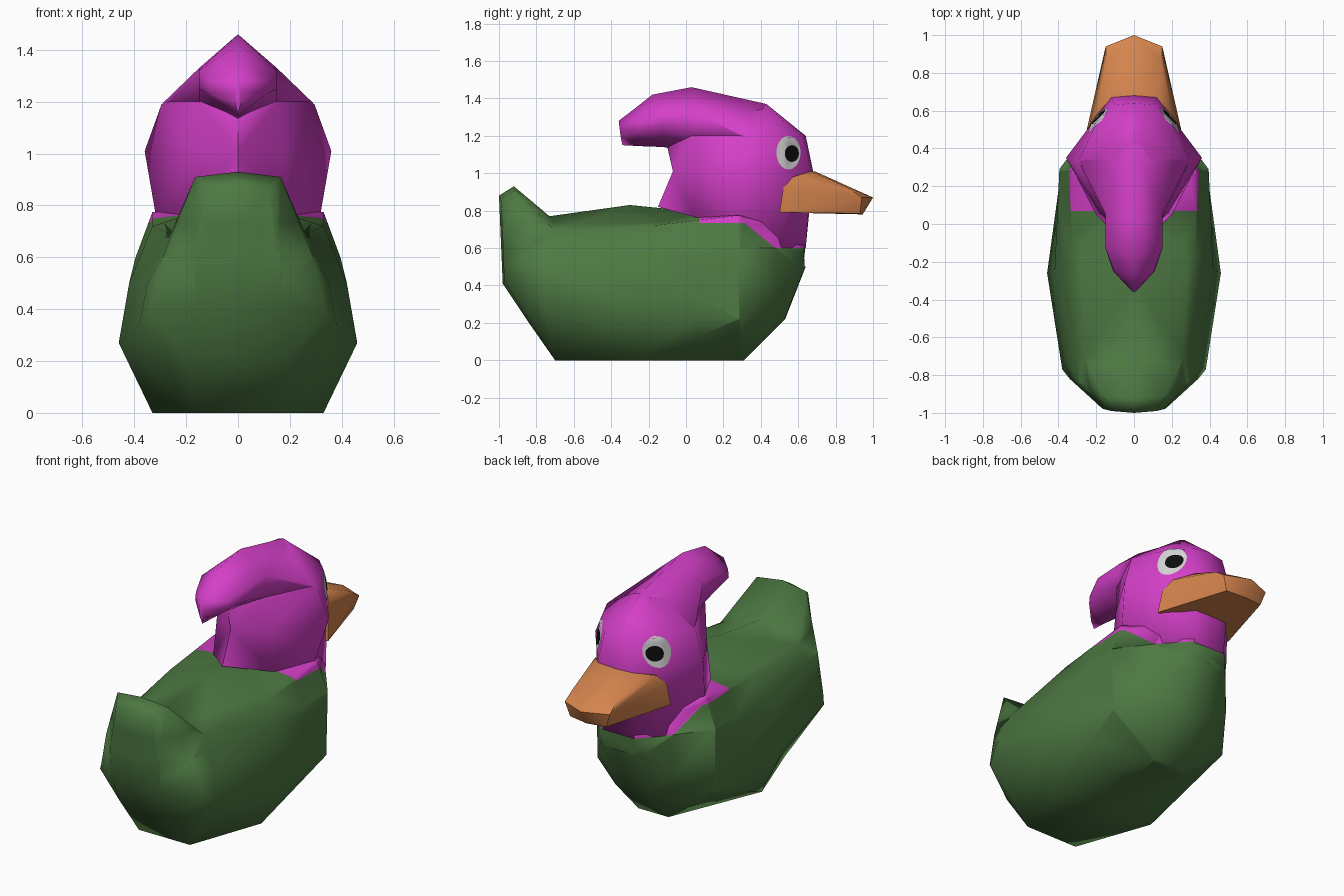
import bpy, bmesh, math
from mathutils import Vector
from mathutils.bvhtree import BVHTree

if "Cube" in bpy.data.objects:
    bpy.data.objects.remove(bpy.data.objects["Cube"])


def material(name, color):
    m = bpy.data.materials.new(name)
    m.diffuse_color = (*color, 1)
    m.use_nodes = True
    m.node_tree.nodes["Principled BSDF"].inputs["Base Color"].default_value = m.diffuse_color
    return m


GREEN = material("green", (0.075, 0.19, 0.055))
MAGENTA = material("magenta", (0.66, 0.05, 0.58))
ORANGE = material("orange", (0.66, 0.23, 0.075))
WHITE = material("white", (0.65, 0.65, 0.65))
BLACK = material("black", (0.004, 0.004, 0.004))


def finish(name, bm, mats, angle=85):
    bmesh.ops.recalc_face_normals(bm, faces=bm.faces)
    me = bpy.data.meshes.new(name)
    bm.to_mesh(me)
    ob = bpy.data.objects.new(name, me)
    bpy.context.collection.objects.link(ob)
    for m in mats:
        me.materials.append(m)
    bpy.ops.object.select_all(action='DESELECT')
    ob.select_set(True)
    bpy.context.view_layer.objects.active = ob
    bpy.ops.object.shade_smooth_by_angle(angle=math.radians(angle))
    return ob


def loft(half_rings):
    """Skin half rings (first and last points on x = 0) mirrored in x."""
    bm = bmesh.new()
    rings = []
    for half in half_rings:
        pts = list(half) + [(-x, y, z) for x, y, z in reversed(half[1:-1])]
        rings.append([bm.verts.new(p) for p in pts])
    n = len(rings[0])
    for a, b in zip(rings, rings[1:]):
        for i in range(n):
            j = (i + 1) % n
            bm.faces.new((a[i], a[j], b[j], b[i]))
    bm.faces.new(rings[0])
    bm.faces.new(rings[-1])
    bmesh.ops.triangulate(bm, faces=bm.faces)
    return bm


# Body: sections from the raised tail to the breast
body = loft([
    [(0, -.98, .41), (.16, -.97, .42), (.17, -.975, .5), (.16, -.98, .65), (.12, -.99, .86), (0, -1, .88)],
    [(0, -.84, .2), (.2, -.84, .22), (.34, -.82, .38), (.29, -.84, .6), (.165, -.91, .91), (0, -.92, .93)],
    [(0, -.7, 0), (.17, -.7, 0), (.38, -.77, .34), (.35, -.74, .5), (.26, -.70, .69), (0, -.73, .77)],
    [(0, -.26, 0), (.33, -.25, 0), (.46, -.26, .27), (.42, -.24, .5), (.33, -.18, .72), (0, -.3, .83)],
    [(0, .31, 0), (.1, .31, 0), (.385, .29, .22), (.395, .29, .6), (.33, .28, .775), (0, .1, .79)],
    [(0, .53, .22), (.1, .53, .23), (.26, .47, .36), (.25, .48, .6), (.21, .51, .71), (0, .5, .75)],
    [(0, .64, .5), (.08, .635, .5), (.12, .63, .53), (.12, .63, .58), (.1, .64, .62), (0, .64, .65)],
])
# Cut the colour border of the neck into the body
for co, no in [((0, .07, 0), (0, 1, 0)), ((0, .28, 0), (0, 1, 0)), ((0, .31, .735), (0, .8, 1)),
               ((0, 0, .735), (0, 0, 1)), ((0, 0, .6), (0, 0, 1))]:
    bmesh.ops.bisect_plane(body, geom=body.verts[:] + body.edges[:] + body.faces[:],
                           plane_co=co, plane_no=no)
for f in body.faces:
    c = f.calc_center_median()
    border = .735 if c.y < .31 else max(.6, .735 - .8 * (c.y - .31))
    f.material_index = int(c.y > .07 and c.z > border)
finish("body", body, [GREEN, MAGENTA])

# Head and neck: sections from the neck base up
head = loft([
    [(0, -.15, .82), (.2, .05, .765), (.315, .27, .75), (.22, .52, .6), (.1, .64, .6), (0, .64, .6)],
    [(0, -.07, 1.01), (.18, .06, 1.01), (.36, .35, 1.01), (.225, .53, 1.01), (.12, .67, 1.01), (0, .68, 1.01)],
    [(0, -.1, 1.14), (.15, .03, 1.19), (.295, .33, 1.19), (.2, .53, 1.19), (.1, .63, 1.19), (0, .64, 1.2)],
    [(0, 0, 1.3), (.12, .04, 1.28), (.14, .2, 1.29), (.06, .41, 1.345), (.03, .43, 1.36), (0, .43, 1.37)],
])
head_tree = BVHTree.FromBMesh(head)
finish("head", head, [MAGENTA])

# Crest: ridge over the crown, sweeping backwards
finish("crest", loft([
    [(0, .4, 1.15), (.28, .32, 1.18), (.29, .33, 1.195), (0, .43, 1.37)],
    [(0, -.02, 1.12), (.15, .05, 1.2), (.15, .05, 1.33), (0, .03, 1.46)],
    [(0, -.12, 1.14), (.15, -.13, 1.25), (.15, -.13, 1.32), (0, -.18, 1.42)],
    [(0, -.25, 1.145), (.11, -.25, 1.23), (.105, -.25, 1.28), (0, -.275, 1.345)],
    [(0, -.34, 1.15), (.012, -.35, 1.2), (.012, -.355, 1.24), (0, -.36, 1.28)],
]), [MAGENTA])

# Beak: flat-bottomed wedge
beak = bmesh.new()
for x, y, z in [(0, .69, 1.01), (.12, .67, 1.01), (.205, .57, .98), (.235, .52, .92), (.25, .5, .79),
                (.145, .86, .925), (.15, .94, .87), (0, 1, .87), (.12, .93, .785), (0, .945, .78),
                (0, .55, .79)]:
    for s in ((1, -1) if x else (1,)):
        beak.verts.new((s * x, y, z))
bmesh.ops.convex_hull(beak, input=beak.verts)
finish("beak", beak, [ORANGE], 45)


# Eyes: thin discs draped over the sides of the head
def eye_disc(name, side, cy, cz, ry, rz, lift, mat):
    bm = bmesh.new()

    def drape(y, z):
        hit, normal, *_ = head_tree.ray_cast(Vector((side * 2, y, z)), Vector((-side, 0, 0)))
        return bm.verts.new(hit + Vector((side * lift, lift, 0)))
    n, steps = 20, 5
    centre = drape(cy, cz)
    rings = [[drape(cy + ry * k / steps * math.cos(math.tau * i / n),
                    cz + rz * k / steps * math.sin(math.tau * i / n)) for i in range(n)]
             for k in range(1, steps + 1)]
    for i in range(n):
        j = (i + 1) % n
        bm.faces.new((centre, rings[0][i], rings[0][j]))
        for a, b in zip(rings, rings[1:]):
            bm.faces.new((a[i], b[i], b[j], a[j]))
    ob = finish(name, bm, [mat])
    # face outwards
    if ob.data.polygons[0].normal.x * side < 0:
        ob.data.flip_normals()


for side, label in ((1, "right"), (-1, "left")):
    eye_disc("eye_white_" + label, side, .545, 1.11, .065, .09, .003, WHITE)
    eye_disc("pupil_" + label, side, .56, 1.105, .038, .045, .006, BLACK)
